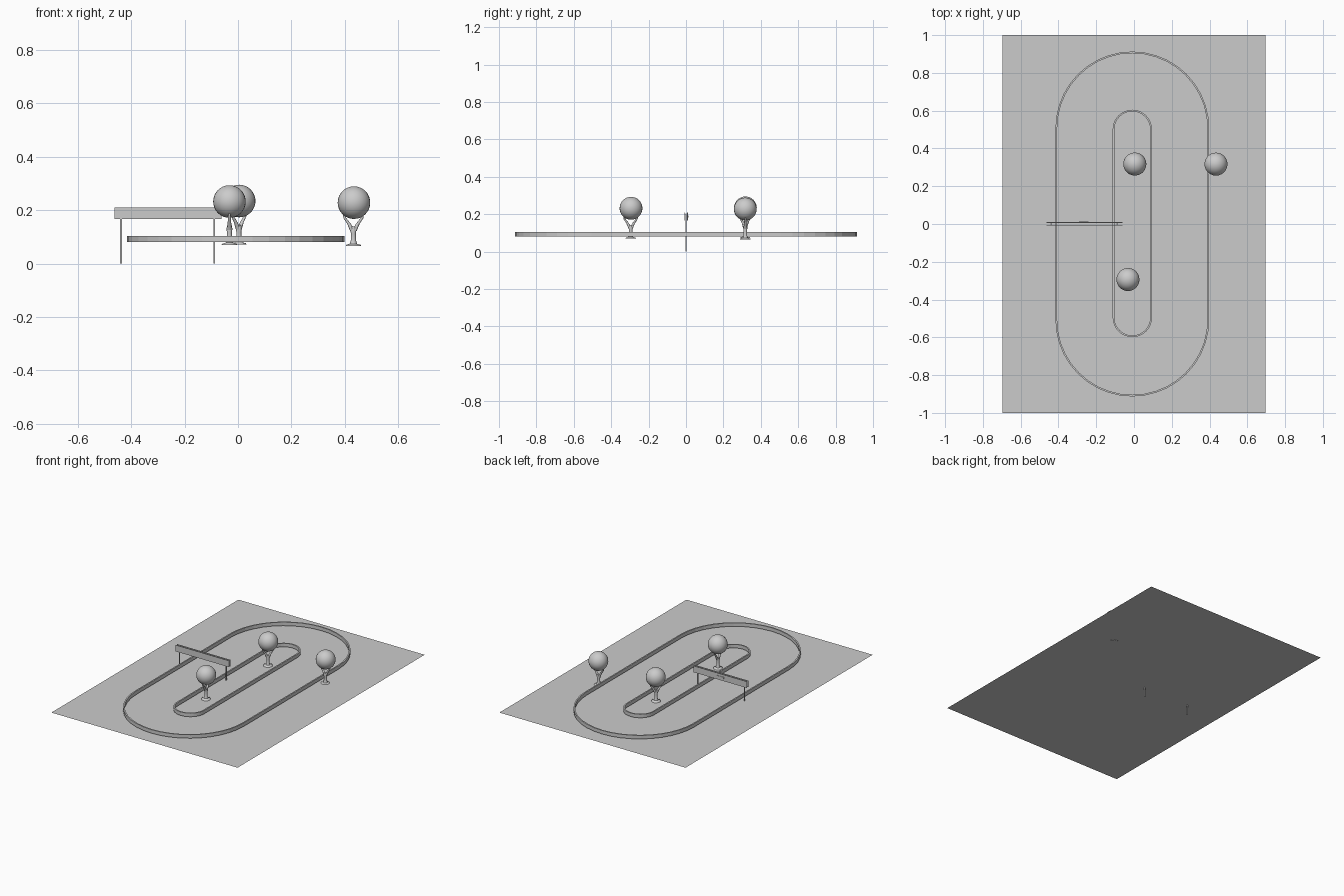
import bpy, bmesh, math
from mathutils import Vector, Matrix

if "Cube" in bpy.data.objects:
    bpy.data.objects.remove(bpy.data.objects["Cube"])

grey = bpy.data.materials.new("plain grey")
grey.diffuse_color = (0.6, 0.6, 0.6, 1)
grey.use_nodes = True
grey.node_tree.nodes["Principled BSDF"].inputs["Base Color"].default_value = grey.diffuse_color


def make(name, bm, smooth=False):
    bmesh.ops.recalc_face_normals(bm, faces=bm.faces[:])
    me = bpy.data.meshes.new(name)
    bm.to_mesh(me)
    bm.free()
    me.materials.append(grey)
    ob = bpy.data.objects.new(name, me)
    bpy.context.collection.objects.link(ob)
    if smooth:
        bpy.ops.object.select_all(action='DESELECT')
        ob.select_set(True)
        bpy.context.view_layer.objects.active = ob
        bpy.ops.object.shade_smooth_by_angle(angle=math.radians(50))
    return ob


def box(name, lo, hi):
    lo, hi = Vector(lo), Vector(hi)
    bm = bmesh.new()
    m = Matrix.Translation((lo + hi) / 2) @ Matrix.Diagonal((*(hi - lo), 1))
    bmesh.ops.create_cube(bm, size=1, matrix=m)
    return make(name, bm)


def rings(bm, centres, radii, seg=12):
    """Capped tube of horizontal rings."""
    loops = [[bm.verts.new((c[0] + r * math.cos(2 * math.pi * i / seg),
                            c[1] + r * math.sin(2 * math.pi * i / seg), c[2]))
              for i in range(seg)] for c, r in zip(centres, radii)]
    for a, b in zip(loops, loops[1:]):
        for i in range(seg):
            j = (i + 1) % seg
            bm.faces.new((a[i], a[j], b[j], b[i]))
    bm.faces.new(loops[0])
    bm.faces.new(loops[-1])


def barrier(name, cx, cy, r, straight, z0=0.08, z1=0.104, t=0.009, n=20):
    """Stadium-shaped wall, r is its outer radius."""
    bm = bmesh.new()
    sections = []
    for side in (1, -1):
        for i in range(n + 1):
            a = math.pi * i / n + (0 if side > 0 else math.pi)
            c, s = math.cos(a), math.sin(a)
            sections.append([bm.verts.new((cx + q * c, cy + side * straight + q * s, z))
                             for q, z in ((r, z0), (r, z1), (r - t, z1), (r - t, z0))])
    for k, a in enumerate(sections):
        b = sections[(k + 1) % len(sections)]
        for i in range(4):
            j = (i + 1) % 4
            bm.faces.new((a[i], b[i], b[j], a[j]))
    return make(name, bm)


def tree(label, x, y, z, turn):
    spin = Matrix.Translation((x, y, z)) @ Matrix.Rotation(math.radians(turn), 4, 'Z')
    # trunk with flared foot and two forked branches
    bm = bmesh.new()
    profile = [(0.029, 0), (0.027, 0.004), (0.014, 0.008), (0.010, 0.02),
               (0.0095, 0.045), (0.011, 0.06), (0.009, 0.072)]
    rings(bm, [(0, 0, h) for _, h in profile], [r for r, _ in profile])
    for s in (1, -1):
        rings(bm, [(s * 0.003, 0, 0.055), (s * 0.016, 0, 0.082),
                   (s * 0.032, 0, 0.104), (s * 0.035, 0, 0.117)],
              [0.009, 0.007, 0.0055, 0.004], 10)
    bm.transform(spin)
    make("tree_trunk_" + label, bm, True)
    # round crown
    bm = bmesh.new()
    bmesh.ops.create_uvsphere(bm, u_segments=24, v_segments=16, radius=0.061,
                              matrix=spin @ Matrix.Translation((0.002, 0, 0.162)))
    make("tree_crown_" + label, bm, True)


# ground sheet
bm = bmesh.new()
bmesh.ops.create_grid(bm, x_segments=1, y_segments=1, size=1,
                      matrix=Matrix.Translation((0, 0, 0.069)) @ Matrix.Diagonal((0.697, 1, 1, 1)))
make("ground_sheet", bm)

# track barriers
barrier("outer_barrier", -0.009, 0, 0.407, 0.506)
barrier("inner_barrier", -0.009, 0.003, 0.104, 0.498, n=16)

# start gantry: two posts between two boards, with a blank plate on the back
for label, px in (("left", -0.438), ("right", -0.089)):
    box("gantry_post_" + label, (px - 0.003, -0.003, 0), (px + 0.003, 0.003, 0.205))
for label, py in (("front", -0.006), ("back", 0.008)):
    box("gantry_board_" + label, (-0.462, py - 0.0015, 0.167), (-0.062, py + 0.0015, 0.21))
box("gantry_blank_plate", (-0.29, 0.009, 0.183), (-0.24, 0.0125, 0.194))

# trees
tree("middle_back", 0.003, 0.316, 0.072, 45)
tree("middle_front", -0.032, -0.296, 0.070, 90)
tree("side", 0.432, 0.317, 0.066, 0)
